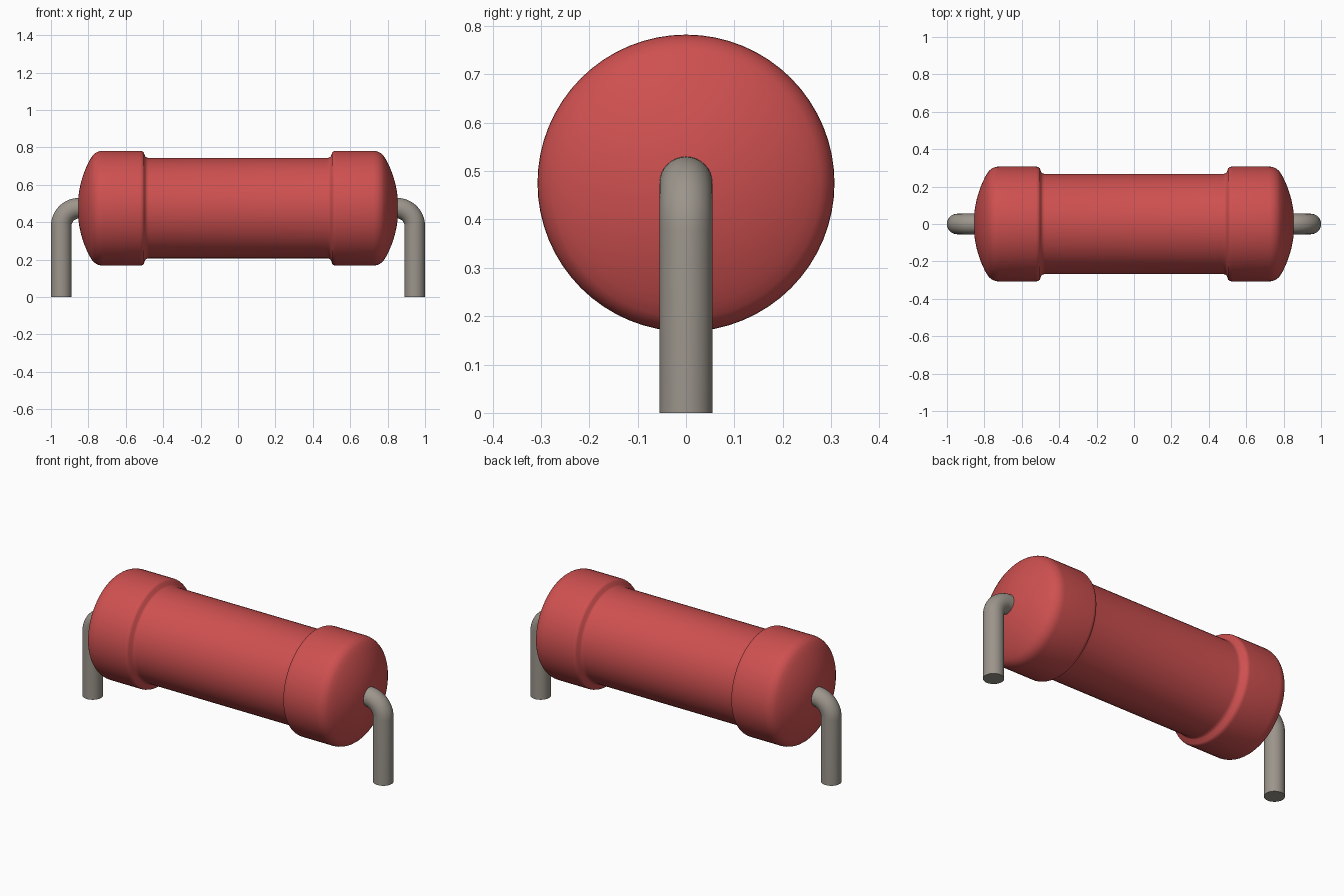
import bpy
import bmesh
import math
from mathutils import Vector, Matrix

if "Cube" in bpy.data.objects:
    bpy.data.objects.remove(bpy.data.objects["Cube"], do_unlink=True)

AXIS_Z = 0.475      # height of the body axis
LEAD_X = 0.945      # leg position
LEAD_R = 0.055      # wire radius
BEND_R = 0.095      # bend radius of the wire


def make_material(name, rgb):
    mat = bpy.data.materials.new(name)
    mat.use_nodes = True
    color = (*rgb, 1.0)
    mat.diffuse_color = color
    bsdf = next(n for n in mat.node_tree.nodes if n.type == 'BSDF_PRINCIPLED')
    bsdf.inputs["Base Color"].default_value = color
    return mat


def add_object(name, bm, mat, angle):
    bmesh.ops.recalc_face_normals(bm, faces=bm.faces)
    mesh = bpy.data.meshes.new(name)
    bm.to_mesh(mesh)
    bm.free()
    obj = bpy.data.objects.new(name, mesh)
    bpy.context.collection.objects.link(obj)
    mesh.materials.append(mat)
    bpy.ops.object.select_all(action='DESELECT')
    obj.select_set(True)
    bpy.context.view_layer.objects.active = obj
    bpy.ops.object.shade_smooth_by_angle(angle=math.radians(angle))
    return obj


def arc(cx, cy, r, a0, a1, steps):
    """Points on an arc, angles in degrees."""
    angles = [math.radians(a0 + (a1 - a0) * i / steps) for i in range(steps + 1)]
    return [(cx + r * math.cos(a), cy + r * math.sin(a)) for a in angles]


red = make_material("red coating", (0.62, 0.08, 0.08))
metal = make_material("grey metal", (0.33, 0.30, 0.26))

# Half profile (x, radius): domed end, rounded shoulder, cap band, step to the barrel
dome_r = 0.55
half = arc(0.857 - dome_r, 0, dome_r, 0, 27.5, 8)
half += arc(0.722, 0.234, 0.073, 27.5, 90, 6)[1:]
half += arc(0.525, 0.277, 0.03, 90, 135, 4)
half += arc(0.475, 0.298, 0.03, -45, -90, 4)
profile = half + [(-x, r) for x, r in reversed(half)]

# Coated body, lathed around the x axis
bm = bmesh.new()
verts = [bm.verts.new((x, 0, AXIS_Z + r)) for x, r in profile]
edges = [bm.edges.new(pair) for pair in zip(verts, verts[1:])]
bmesh.ops.spin(bm, geom=verts + edges, cent=(0, 0, AXIS_Z), axis=(1, 0, 0),
               angle=math.tau, steps=64, use_merge=True)
bmesh.ops.remove_doubles(bm, verts=bm.verts, dist=1e-5)
add_object("body", bm, red, 50)

# Bent wire leads, one per end
path = [(0.78, AXIS_Z)]
path += arc(LEAD_X - BEND_R, AXIS_Z - BEND_R, BEND_R, 90, 0, 12)
path += [(LEAD_X, 0.0)]

for side, name in ((1, "left_lead"), (-1, "right_lead")):
    bm = bmesh.new()
    rings = []
    for i, (x, z) in enumerate(path):
        # the section follows the path, turning from +x to -z
        turn = math.pi / 2 * min(max((i - 1) / 12, 0), 1)
        out = Vector((math.sin(turn), 0, math.cos(turn)))
        ring = []
        for k in range(32):
            a = math.tau * k / 32
            offset = out * math.cos(a) + Vector((0, math.sin(a), 0))
            ring.append(bm.verts.new(Vector((x, 0, z)) + offset * LEAD_R))
        rings.append(ring)
    for a, b in zip(rings, rings[1:]):
        for k in range(32):
            n = (k + 1) % 32
            bm.faces.new((a[k], a[n], b[n], b[k]))
    bm.faces.new(rings[0])
    bm.faces.new(rings[-1])
    bm.transform(Matrix.Diagonal((side, 1, 1, 1)))
    add_object(name, bm, metal, 40)
